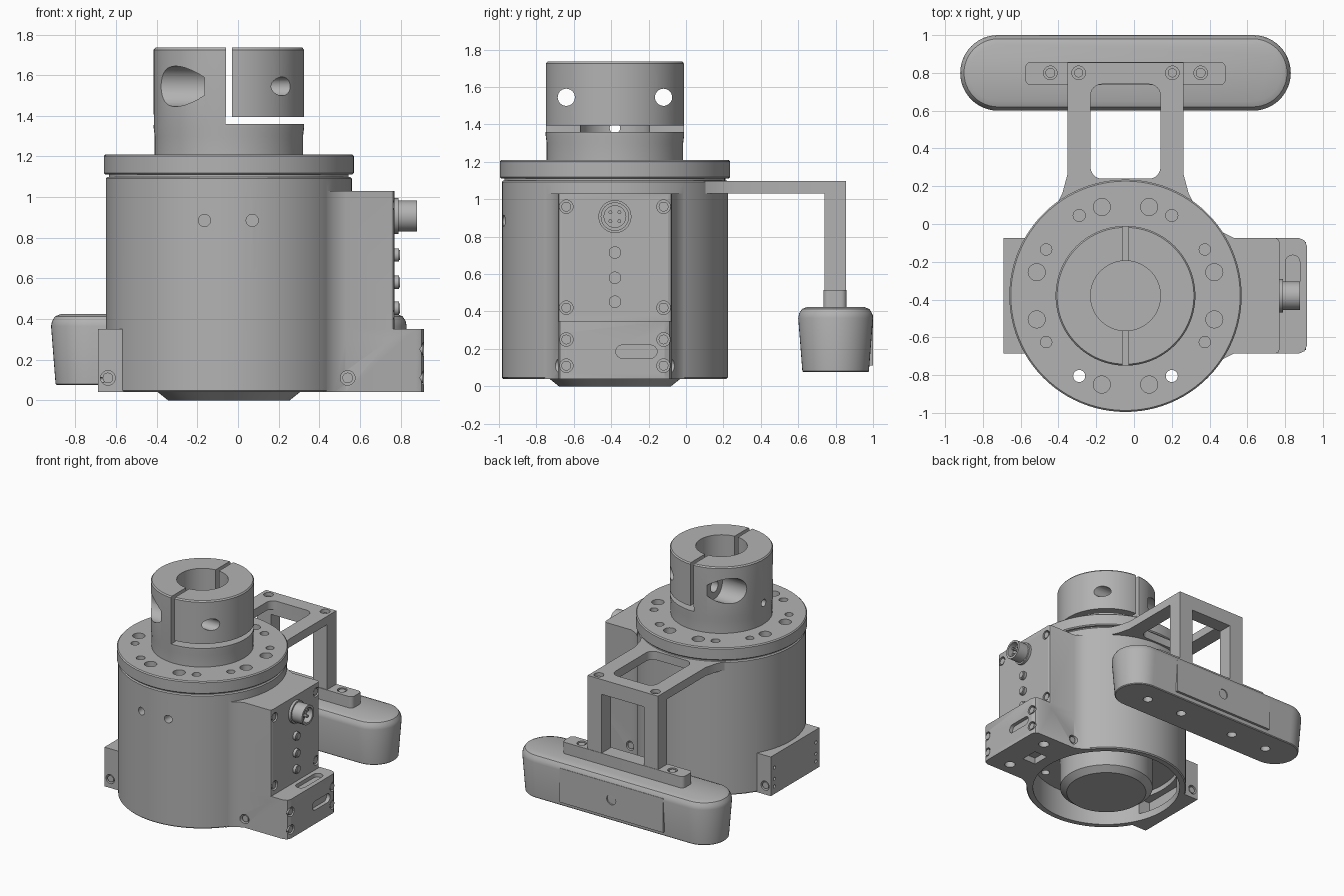
import bpy, bmesh, math
from mathutils import Vector, Matrix

if "Cube" in bpy.data.objects:
    bpy.data.objects.remove(bpy.data.objects["Cube"], do_unlink=True)

CX, CY = -0.045, -0.38          # main axis
AXES = {"X": Vector((1, 0, 0)), "Y": Vector((0, 1, 0)), "Z": Vector((0, 0, 1))}

grey = bpy.data.materials.new("machined grey")
grey.use_nodes = True
grey.diffuse_color = (0.45, 0.45, 0.45, 1)
grey.node_tree.nodes["Principled BSDF"].inputs["Base Color"].default_value = (0.45, 0.45, 0.45, 1)


def finish(name, bm):
    bmesh.ops.recalc_face_normals(bm, faces=bm.faces)
    mesh = bpy.data.meshes.new(name)
    bm.to_mesh(mesh)
    bm.free()
    mesh.materials.append(grey)
    ob = bpy.data.objects.new(name, mesh)
    bpy.context.collection.objects.link(ob)
    return ob


def loft(name, rings):
    """Skin a stack of equal rings and cap both ends."""
    bm = bmesh.new()
    rows = [[bm.verts.new(p) for p in ring] for ring in rings]
    for a, b in zip(rows, rows[1:]):
        for i in range(len(a)):
            j = (i + 1) % len(a)
            bm.faces.new((a[i], a[j], b[j], b[i]))
    bm.faces.new(rows[0])
    bm.faces.new(rows[-1])
    return finish(name, bm)


def lathe(name, profile, n=96):
    turn = [i * math.tau / n for i in range(n)]
    return loft(name, [[(CX + r * math.cos(t), CY + r * math.sin(t), z) for t in turn]
                       for r, z in profile])


def prism(name, plan, z0, z1):
    return loft(name, [[(x, y, z) for x, y in plan] for z in (z0, z1)])


def block(name, lo, hi, radius=0, axis="Z"):
    """Box with the edges along one axis rounded."""
    lo, hi = Vector(lo), Vector(hi)
    bm = bmesh.new()
    bmesh.ops.create_cube(bm, size=1)
    for v in bm.verts:
        v.co = (lo + hi) / 2 + v.co * (hi - lo)
    if radius:
        edges = [e for e in bm.edges
                 if abs((e.verts[0].co - e.verts[1].co).normalized().dot(AXES[axis])) > 0.9]
        bmesh.ops.bevel(bm, geom=edges, offset=radius, segments=6, profile=0.5, affect="EDGES")
    return finish(name, bm)


def rod(name, start, radius, length, axis, n=28):
    """Cylinder from a start point along an axis; length may be negative."""
    d = AXES[axis]
    bm = bmesh.new()
    place = Matrix.Translation(Vector(start) + d * length / 2) @ d.to_track_quat("Z", "Y").to_matrix().to_4x4()
    bmesh.ops.create_cone(bm, cap_ends=True, segments=n, radius1=radius, radius2=radius,
                          depth=abs(length), matrix=place)
    return finish(name, bm)


def combine(ob, other, operation):
    mod = ob.modifiers.new("bool", "BOOLEAN")
    mod.operation, mod.solver, mod.object = operation, "EXACT", other
    bpy.context.view_layer.objects.active = ob
    bpy.ops.object.modifier_apply(modifier=mod.name)
    bpy.data.objects.remove(other, do_unlink=True)


def cut(ob, other):
    combine(ob, other, "DIFFERENCE")


def hole(ob, start, radius, length, axis):
    cut(ob, rod("cutter", start, radius, length, axis))


def screw(ob, face, axis, inward):
    """Counterbore with a small screw head inside."""
    d = AXES[axis] * inward
    p = Vector(face)
    hole(ob, p - d * 0.02, 0.036, inward * 0.06, axis)
    rod("screw", p + d * 0.005, 0.026, inward * 0.045, axis, 20)


def side_plan(x_out, c):
    """Side housing outline, flared into the round body, symmetric about the axis."""
    half = [(0.2, 0.38), (0.42, 0.38), (0.47, 0.335), (0.53, 0.305), (x_out - c, 0.305),
            (x_out - 0.3 * c, 0.305 - 0.3 * c), (x_out, 0.305 - c)]
    return [(x, CY + y) for x, y in half] + [(x, CY - y) for x, y in reversed(half)]


# Round body with side housings
body = lathe("body", [(0.597, 0.04), (0.605, 0.048), (0.605, 1.092), (0.597, 1.1)])
combine(body, prism("lower_housing", side_plan(0.915, 0.04), 0.04, 0.35), "UNION")
combine(body, prism("panel_housing", side_plan(0.77, 0.02), 0.3, 1.03), "UNION")
combine(body, block("left_block", (-0.69, -0.685, 0.04), (-0.4, -0.075, 0.35)), "UNION")
cut(body, lathe("cutter", [(0.555, -0.1), (0.555, 0.27)]))
cut(body, block("cutter", (-0.655, -0.6, 0.1), (-0.5, -0.16, 0.23)))

# Flange and hub
flange = lathe("flange", [(0.59, 1.09), (0.59, 1.11), (0.607, 1.11), (0.615, 1.118),
                          (0.615, 1.202), (0.607, 1.21)])
lathe("bottom_hub", [(0.3, 0), (0.35, 0.04), (0.35, 0.3)])
for sx in (-1, 1):
    for sy in (-1, 1):
        x, y = CX + sx * 0.245, CY + sy * 0.425
        hole(flange, (x, y, 1), 0.032, 0.4, "Z")
        hole(body, (x, y, 0), 0.032, 1.3, "Z")
        hole(flange, (CX + sx * 0.125, CY + sy * 0.47, 1.25), 0.045, -0.1, "Z")
        hole(flange, (CX + sx * 0.47, CY + sy * 0.125, 1.25), 0.045, -0.1, "Z")
        hole(flange, (CX + sx * 0.42, CY + sy * 0.245, 1.25), 0.03, -0.1, "Z")

# Split clamp collar
collar = lathe("clamp_collar", [(0.365, 1.2), (0.365, 1.3), (0.37, 1.34), (0.37, 1.725), (0.362, 1.735)])
cut(collar, lathe("cutter", [(0.185, 1.21), (0.185, 1.9)]))
cut(collar, block("cutter", (-0.06, -1, 1.36), (-0.03, 0.3, 1.9)))
cut(collar, block("cutter", (-0.061, -1, 1.359), (0.5, 0.3, 1.395)))
hole(collar, (-0.6, CY, 1.38), 0.028, 0.5, "X")
for y in (CY - 0.26, CY + 0.26):
    hole(collar, (-0.7, y, 1.545), 0.046, 1.4, "X")
    hole(collar, (-0.7, y, 1.545), 0.1, 0.535, "X")

# Body fasteners and holes
for x in (-0.165, 0.07):
    hole(body, (x, -1.1, 0.885), 0.03, 0.2, "Y")
for y in (-0.64, -0.12):
    for z in (0.96, 0.42):
        screw(body, (0.77, y, z), "X", -1)
    for z in (0.25, 0.11):
        screw(body, (0.915, y, z), "X", -1)
    for z in (0.1, 0.16, 0.25):
        hole(body, (-0.72, y, z), 0.013, 0.06, "X")
for x in (-0.64, 0.54):
    screw(body, (x, -0.685, 0.11), "Y", 1)
    screw(body, (x, -0.075, 0.11), "Y", -1)
for y in (-0.58, -0.18):
    hole(body, (0.74, y, 0), 0.04, 0.1, "Z")
cut(body, block("cutter", (0.6, -0.45, 0), (0.72, -0.31, 0.09)))
cut(body, block("cutter", (0.885, -0.375, 0.15), (1, -0.155, 0.22), 0.034, "X"))
cut(body, block("cutter", (0.802, -0.45, 0.32), (0.878, -0.165, 0.4), 0.037))

# Connector and indicator buttons
rod("connector_collar", (0.76, CY, 0.907), 0.088, 0.03, "X", 40)
socket = rod("connector_socket", (0.78, CY, 0.907), 0.076, 0.1, "X", 40)
hole(socket, (0.9, CY, 0.907), 0.058, -0.07, "X")
for sy in (-1, 1):
    for sz in (-1, 1):
        rod("pin", (0.82, CY + sy * 0.024, 0.907 + sz * 0.024), 0.01, 0.04, "X", 12)
for z in (0.715, 0.58, 0.452):
    rod("button_rim", (0.76, CY, z), 0.033, 0.032, "X")
    rod("button", (0.76, CY, z), 0.024, 0.038, "X")

# Handle arm: top plate, upright and foot
side = [(0.22, -0.1), (0.375, 0.08), (0.335, 0.16), (0.308, 0.26), (0.308, 0.855)]
arm = prism("handle_arm", [(CX + x, y) for x, y in side] + [(CX - x, y) for x, y in reversed(side)], 1.03, 1.097)
cut(arm, block("cutter", (-0.23, 0.24, 0.9), (0.14, 0.74, 1.2), 0.06))
upright = block("handle_upright", (CX - 0.308, 0.74, 0.42), (CX + 0.308, 0.855, 1.035))
cut(upright, block("cutter", (-0.23, 0.6, 0.515), (0.14, 0.95, 0.98)))
foot = block("handle_foot", (-0.575, 0.735, 0.41), (0.485, 0.858, 0.515), 0.03)
for s in (-1, 1):
    hole(arm, (CX + s * 0.248, 0.8, 1.2), 0.036, -0.15, "Z")
    rod("arm_screw", (CX + s * 0.248, 0.8, 1.04), 0.024, 0.035, "Z", 20)
    screw(foot, (CX + s * 0.398, 0.8, 0.515), "Z", -1)


# Tapered grip pad with rounded top
def stadium(r, z, n=24):
    pts = []
    for s, start in ((1, -math.pi / 2), (-1, math.pi / 2)):
        for i in range(n + 1):
            t = start + math.pi * i / n
            pts.append((CX + s * 0.675 + r * math.cos(t), 0.8 + r * math.sin(t), z))
    return pts


pad = loft("grip_pad", [stadium(r, z) for r, z in
                        ((0.172, 0.075), (0.178, 0.081), (0.2, 0.365), (0.195, 0.39), (0.18, 0.413), (0.15, 0.425))])
for x in (-0.58, -0.25, 0.25, 0.58):
    hole(pad, (CX + x, 0.8, 0), 0.036, 0.13, "Z")
plate = block("pad_cover", (CX - 0.455, 0.9, 0.11), (CX + 0.455, 1.0, 0.38))
hole(plate, (CX, 1.1, 0.25), 0.04, -0.15, "Y")

# Smooth shading with sharp edges kept
for ob in bpy.context.scene.objects:
    ob.select_set(ob.type == "MESH")
bpy.context.view_layer.objects.active = body
bpy.ops.object.shade_smooth_by_angle(angle=math.radians(30))
